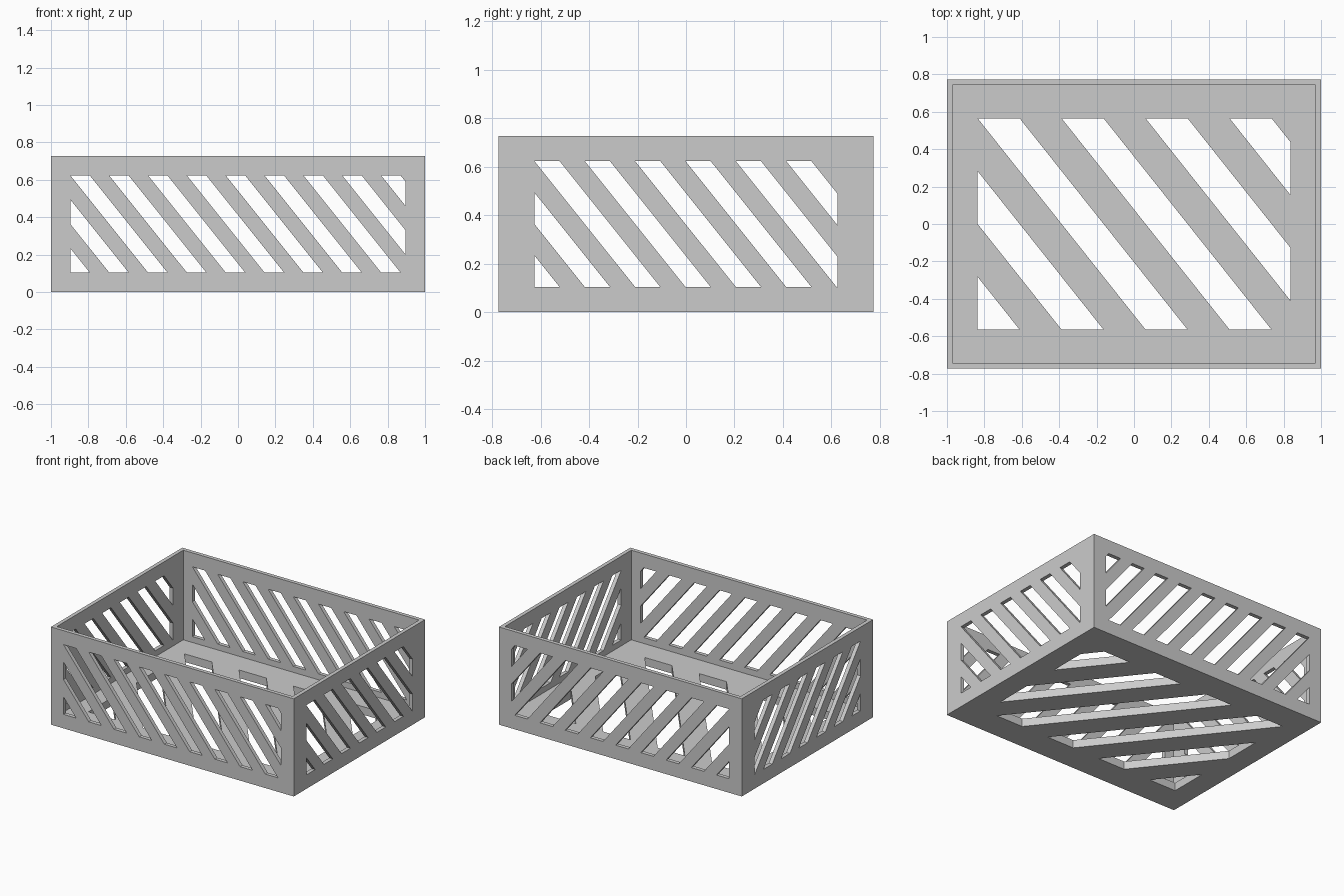
import bpy
import bmesh
from mathutils import Matrix, Vector

# Remove the default cube
default = bpy.data.objects.get("Cube")
if default:
    bpy.data.objects.remove(default, do_unlink=True)

LENGTH, DEPTH, HEIGHT = 2.0, 1.545, 0.727
WALL, FLOOR = 0.041, 0.06
BORDER = 0.104

grey = bpy.data.materials.new("light_grey")
grey.use_nodes = True
COLOUR = (0.6, 0.6, 0.6, 1)
grey.diffuse_color = COLOUR
grey.node_tree.nodes["Principled BSDF"].inputs["Base Color"].default_value = COLOUR


def make_object(name, bm):
    bmesh.ops.recalc_face_normals(bm, faces=bm.faces[:])
    mesh = bpy.data.meshes.new(name)
    bm.to_mesh(mesh)
    bm.free()
    mesh.materials.append(grey)
    obj = bpy.data.objects.new(name, mesh)
    bpy.context.collection.objects.link(obj)
    return obj


def make_tray():
    """Open box: inset the top face, then push it down to the floor."""
    bm = bmesh.new()
    bmesh.ops.create_cube(bm, size=1)
    bmesh.ops.scale(bm, vec=(LENGTH, DEPTH, HEIGHT), verts=bm.verts)
    bmesh.ops.translate(bm, vec=(0, 0, HEIGHT / 2), verts=bm.verts)
    top = max(bm.faces, key=lambda f: f.calc_center_median().z)
    bmesh.ops.inset_region(bm, faces=[top], thickness=WALL)
    inner = bmesh.ops.extrude_face_region(bm, geom=[top])
    verts = [v for v in inner["geom"] if isinstance(v, bmesh.types.BMVert)]
    bmesh.ops.translate(bm, vec=(0, 0, FLOOR - HEIGHT), verts=verts)
    if top.is_valid:
        bmesh.ops.delete(bm, geom=[top], context="FACES_ONLY")
    return make_object("crate", bm)


def slot_cutter(name, half, low, high, pitch, start, end, axes):
    """Slanted bars in a u, v window, clipped at its ends, extruded along w."""
    bm = bmesh.new()
    lean = 2 * pitch
    k = -2
    while -half + k * pitch < half - 0.05:
        u = -half + k * pitch
        corners = ((u, high), (u + pitch / 2, high),
                   (u + pitch / 2 + lean, low), (u + lean, low))
        bm.faces.new([bm.verts.new((a, b, start)) for a, b in corners])
        k += 1
    for side in (-1, 1):
        bmesh.ops.bisect_plane(
            bm, geom=bm.verts[:] + bm.edges[:] + bm.faces[:], dist=1e-5,
            plane_co=(side * half, 0, 0), plane_no=(side, 0, 0), clear_outer=True)
    solid = bmesh.ops.extrude_face_region(bm, geom=bm.faces[:], use_keep_orig=True)
    verts = [v for v in solid["geom"] if isinstance(v, bmesh.types.BMVert)]
    bmesh.ops.translate(bm, vec=(0, 0, end - start), verts=verts)
    frame = Matrix([Vector(a) for a in axes]).transposed()
    bmesh.ops.transform(bm, matrix=frame.to_4x4(), verts=bm.verts)
    cutter = make_object(name, bm)
    cutter.hide_render = True
    return cutter


X, Y, Z = (1, 0, 0), (0, 1, 0), (0, 0, 1)
low, high = BORDER, HEIGHT - BORDER
crate = make_tray()
cutters = [
    # Slots through the front and back walls
    slot_cutter("long_wall_slots", 0.896, low, high, 0.2077, -1, 1, (X, Z, Y)),
    # Slots through the left and right walls
    slot_cutter("short_wall_slots", 0.625, low, high, 0.2077, -1.2, 1.2, (Y, Z, X)),
    # Slots through the floor
    slot_cutter("floor_slots", 0.836, -0.565, 0.565, 0.449, -0.1, 0.085, (X, Y, Z)),
]

# Cut the slots and bake the result
for cutter in cutters:
    mod = crate.modifiers.new(cutter.name, "BOOLEAN")
    mod.operation = "DIFFERENCE"
    mod.solver = "EXACT"
    mod.object = cutter
bpy.context.view_layer.update()
baked = bpy.data.meshes.new_from_object(
    crate.evaluated_get(bpy.context.evaluated_depsgraph_get()))
crate.modifiers.clear()
crate.data = baked
for cutter in cutters:
    bpy.data.objects.remove(cutter, do_unlink=True)
